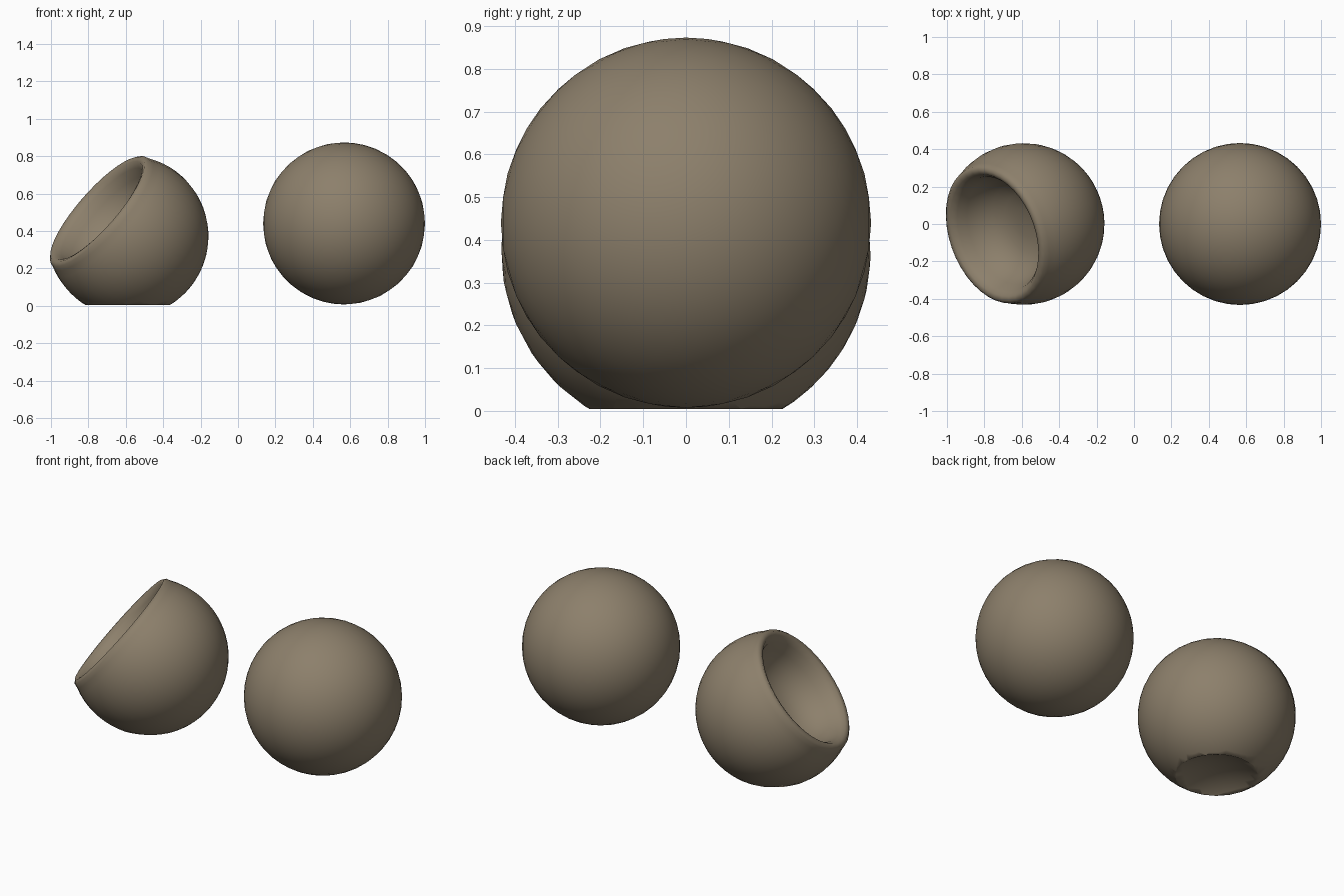
import bpy, bmesh, math
from mathutils import Vector

if "Cube" in bpy.data.objects:
    bpy.data.objects.remove(bpy.data.objects["Cube"])

clay = bpy.data.materials.new("clay_brown")
clay.diffuse_color = (0.265, 0.215, 0.148, 1)
clay.use_nodes = True
clay.node_tree.nodes["Principled BSDF"].inputs["Base Color"].default_value = clay.diffuse_color


def add_object(name, bm):
    mesh = bpy.data.meshes.new(name)
    bmesh.ops.recalc_face_normals(bm, faces=bm.faces)
    for f in bm.faces:
        f.smooth = True
    bm.to_mesh(mesh)
    bm.free()
    mesh.materials.append(clay)
    obj = bpy.data.objects.new(name, mesh)
    bpy.context.collection.objects.link(obj)
    return obj


# Plain ball
bm = bmesh.new()
bmesh.ops.create_icosphere(bm, subdivisions=4, radius=0.433)
ball = add_object("ball", bm)
ball.location = (0.567, 0, 0.44)

# Hollowed ball: outer arc, rounded lip and inner bowl, spun round a tilted axis
R = 0.432
SEG = 40
axis = Vector((-0.727, -0.276, 0.64)).normalized()
turn = Vector((0, 0, 1)).rotation_difference(axis)
centre = Vector((-0.59, 0, 0.372))
start, end = -math.pi / 2, math.asin(0.185 / R)
profile = []
for i in range(23):
    a = start + (end - start) * i / 22
    profile.append((R * math.cos(a), R * math.sin(a)))
profile += [(0.382, 0.21), (0.364, 0.224), (0.34, 0.217), (0.317, 0.188),
            (0.297, 0.135), (0.268, 0.075), (0.22, 0.025), (0.16, -0.01),
            (0.08, -0.025), (0, -0.03)]

bm = bmesh.new()
rings = []
for r, h in profile:
    if r < 0.001:
        rings.append([bm.verts.new((0, 0, h))] * SEG)
    else:
        rings.append([bm.verts.new((r * math.cos(2 * math.pi * k / SEG),
                                    r * math.sin(2 * math.pi * k / SEG), h))
                      for k in range(SEG)])
for lo, hi in zip(rings, rings[1:]):
    for k in range(SEG):
        n = (k + 1) % SEG
        corners = list(dict.fromkeys([lo[k], lo[n], hi[n], hi[k]]))
        bm.faces.new(corners)

# Tilt it, then push the underside in to leave a standing ring with a dent
FLOOR = 0.004
for v in bm.verts:
    v.co = turn @ v.co + centre
bmesh.ops.bisect_plane(bm, geom=bm.verts[:] + bm.edges[:] + bm.faces[:],
                       plane_co=(0, 0, FLOOR), plane_no=(0, 0, 1))
for v in bm.verts:
    if v.co.z < FLOOR:
        v.co.z = FLOOR + (FLOOR - v.co.z) * 0.9
add_object("hollowed_ball", bm)
